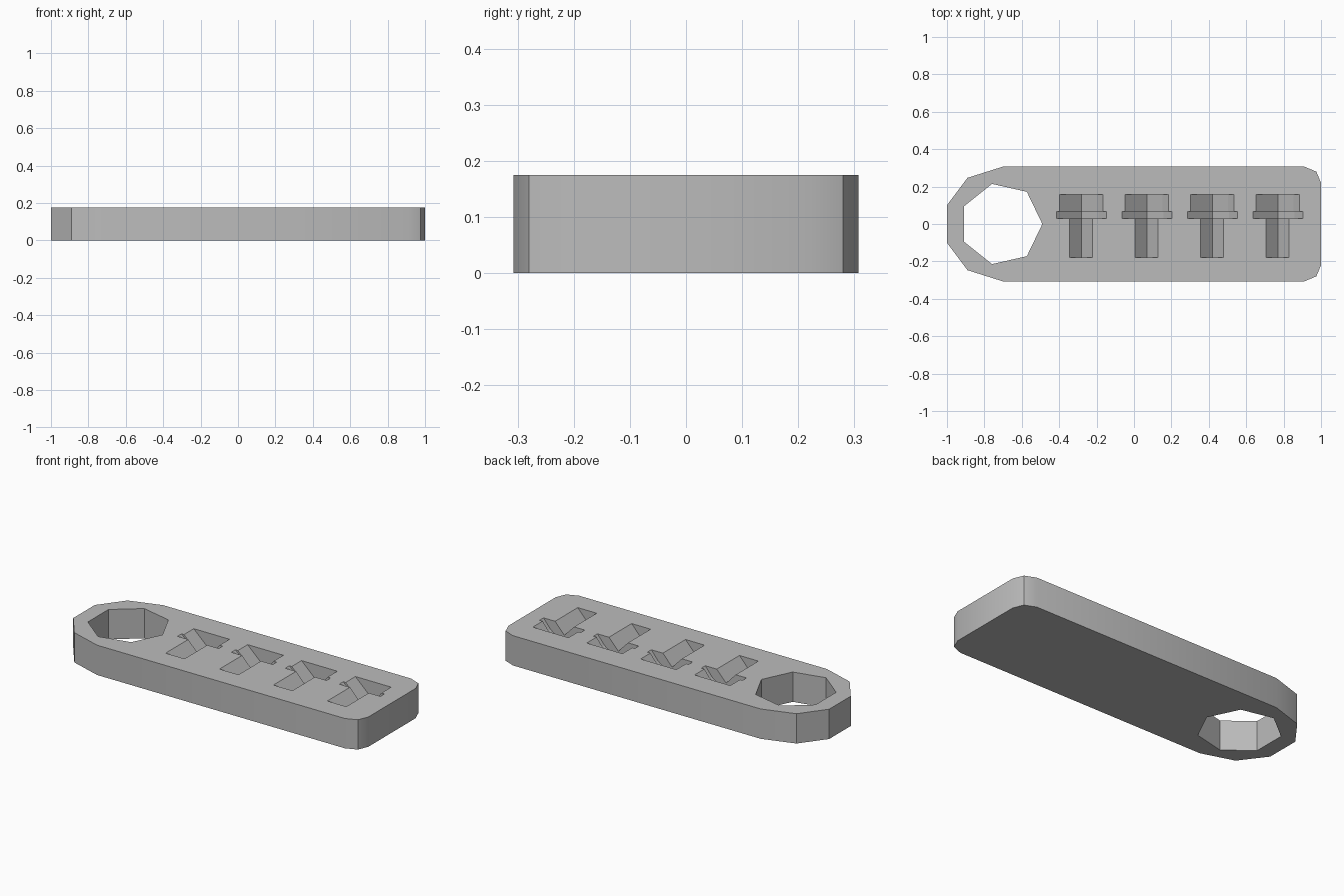
import bpy, bmesh, math
from mathutils import Vector

cube = bpy.data.objects.get("Cube")
if cube:
    bpy.data.objects.remove(cube, do_unlink=True)

HEIGHT = 0.175

grey = bpy.data.materials.new("plain grey")
grey.use_nodes = True
grey.diffuse_color = (0.5, 0.5, 0.5, 1)
grey.node_tree.nodes["Principled BSDF"].inputs["Base Color"].default_value = (0.5, 0.5, 0.5, 1)


def prism(name, points, direction):
    """Closed solid made by extruding a flat outline."""
    bm = bmesh.new()
    face = bm.faces.new([bm.verts.new(p) for p in points])
    result = bmesh.ops.extrude_face_region(bm, geom=[face])
    moved = [v for v in result["geom"] if isinstance(v, bmesh.types.BMVert)]
    bmesh.ops.translate(bm, verts=moved, vec=Vector(direction))
    bmesh.ops.recalc_face_normals(bm, faces=bm.faces)
    mesh = bpy.data.meshes.new(name)
    bm.to_mesh(mesh)
    bm.free()
    mesh.materials.append(grey)
    obj = bpy.data.objects.new(name, mesh)
    bpy.context.collection.objects.link(obj)
    return obj


def cut(target, cutter):
    """Subtract a cutter and discard it."""
    cutter.hide_render = True
    mod = target.modifiers.new("cut", "BOOLEAN")
    mod.operation = "DIFFERENCE"
    mod.solver = "EXACT"
    mod.object = cutter
    bpy.context.view_layer.objects.active = target
    bpy.ops.object.modifier_apply(modifier=mod.name)
    bpy.data.objects.remove(cutter, do_unlink=True)


# Plate with a broad faceted end and small rounded corners at the other
half = [(-1, 0.1), (-0.89, 0.247), (-0.7, 0.307), (0.91, 0.307), (0.975, 0.28), (1, 0.22)]
outline = half + [(x, -y) for x, y in reversed(half)]
plate = prism("holder_plate", [(x, y, 0) for x, y in outline], (0, 0, HEIGHT))
bpy.ops.object.select_all(action="DESELECT")
plate.select_set(True)
bpy.context.view_layer.objects.active = plate
bpy.ops.object.shade_smooth_by_angle(angle=math.radians(30))

# Seven-sided hanging hole
angles = [math.tau * i / 7 for i in range(7)]
cut(plate, prism("hanging_hole",
                 [(-0.71 + 0.22 * math.cos(a), 0.22 * math.sin(a), -0.1) for a in angles],
                 (0, 0, HEIGHT + 0.2)))

# Bolt-shaped pockets: cross-section below the top face, start and end in y
pocket_parts = {
    "shaft": ([(-0.063, 0), (0, -0.066), (0.06, 0)], -0.18, 0.05),
    "flange": ([(-0.133, 0), (0, -0.125), (0.09, -0.055), (0.135, 0)], 0.03, 0.067),
    "head": ([(-0.117, 0), (0, -0.11), (0.083, -0.04), (0.115, 0)], 0.055, 0.158),
}
for i in range(4):
    x0 = -0.281 + 0.35 * i
    for name, (section, y0, y1) in pocket_parts.items():
        section = section + [(section[-1][0], 0.05), (section[0][0], 0.05)]
        cut(plate, prism(name + "_pocket", [(x0 + x, y0, HEIGHT + z) for x, z in section],
                         (0, y1 - y0, 0)))
